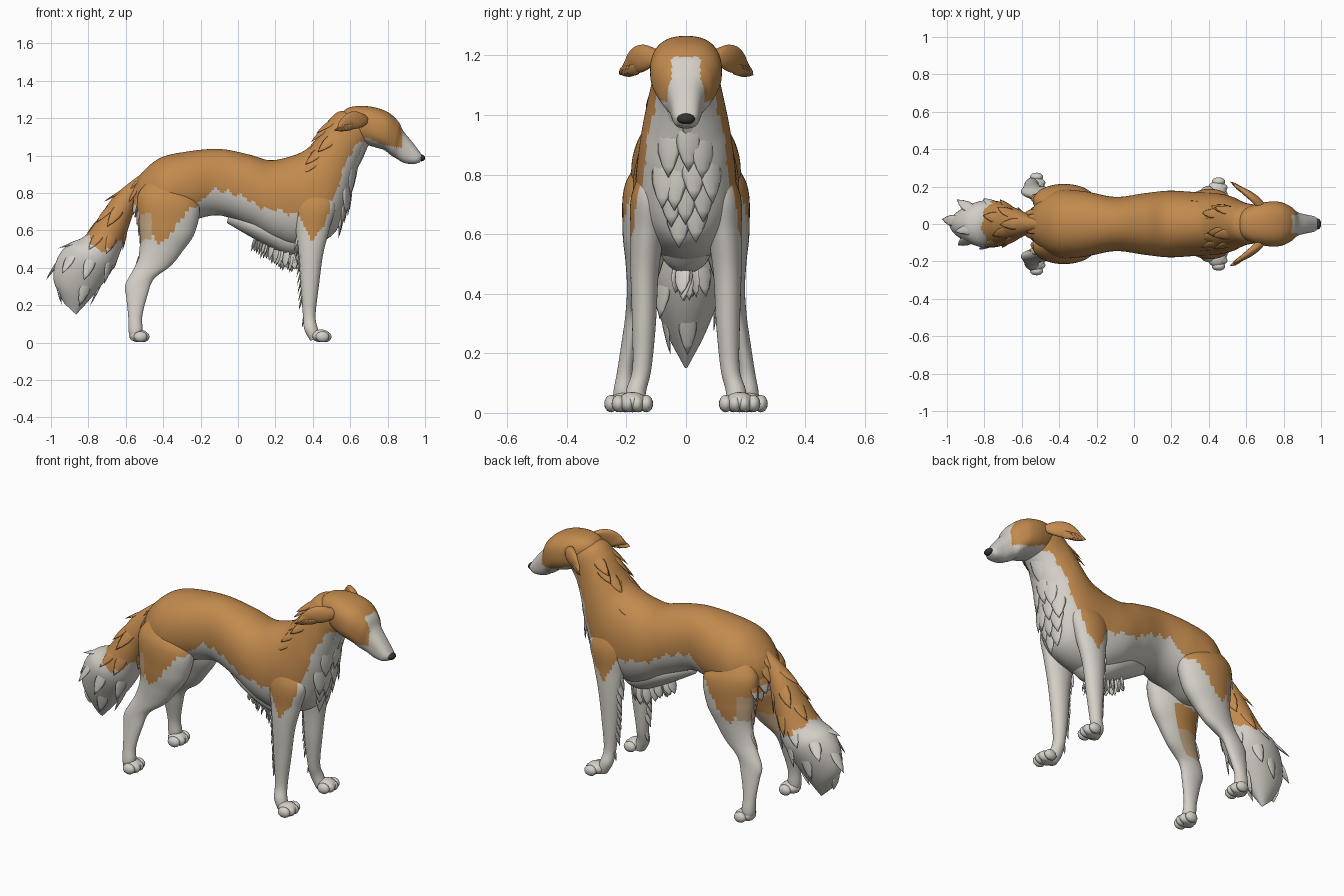
import bpy, bmesh, math, random
from mathutils import Vector as V
from mathutils.bvhtree import BVHTree

if "Cube" in bpy.data.objects:
    bpy.data.objects.remove(bpy.data.objects["Cube"])
random.seed(4)
rnd = random.uniform
BROWN, WHITE, TAN, DARK = range(4)

def material(name, rgb):
    m = bpy.data.materials.new(name)
    m.use_nodes = True
    m.diffuse_color = (*rgb, 1)
    m.node_tree.nodes["Principled BSDF"].inputs["Base Color"].default_value = (*rgb, 1)
    return m

MATS = [material("golden_brown", (.54, .255, .075)), material("cream_white", (.66, .63, .575)),
        material("pale_tan", (.55, .38, .23)), material("nose_dark", (.04, .033, .03))]

def line(points, x):
    """Height of a polyline at x."""
    for (x0, z0), (x1, z1) in zip(points, points[1:]):
        if x < x1:
            return z0 + (z1 - z0) * max(0, (x - x0) / (x1 - x0))
    return points[-1][1]

def spline(rows, steps):
    """Smoothly resample rows of numbers."""
    out = []
    for i in range(len(rows) - 1):
        a, b, c, d = (rows[max(0, min(len(rows) - 1, i + k))] for k in (-1, 0, 1, 2))
        for t in (s / steps for s in range(steps)):
            out.append([.5 * (2 * q + (r - p) * t + (2 * p - 5 * q + 4 * r - u) * t * t
                              + (3 * q - p - 3 * r + u) * t ** 3) for p, q, r, u in zip(a, b, c, d)])
    return out + [list(rows[-1])]

def loft(bm, rings, sides, power=1.0):
    """Skin a chain of (centre, half axis, half axis) ovals."""
    def bend(v):
        return math.copysign(abs(v) ** power, v)
    angles = [math.tau * k / sides for k in range(sides)]
    loops = [[bm.verts.new(c + a * bend(math.cos(t)) + b * bend(math.sin(t))) for t in angles] for c, a, b in rings]
    for p, q in zip(loops, loops[1:]):
        for k in range(sides):
            j = (k + 1) % sides
            bm.faces.new((p[k], p[j], q[j], q[k]))
    bm.faces.new(loops[0][::-1])
    bm.faces.new(loops[-1])

def surface(bm):
    """Outward-facing lookup of the skin, for laying fur on it."""
    bmesh.ops.recalc_face_normals(bm, faces=bm.faces)
    return BVHTree.FromBMesh(bm)

def profile(rows, side=1):
    """Rows hold upper x z, lower x z, half width and sideways offset."""
    rings = []
    for x0, z0, x1, z1, w, *y in spline(rows, 12):
        rings.append((V(((x0 + x1) / 2, side * sum(y), (z0 + z1) / 2)),
                      V(((x0 - x1) / 2, 0, (z0 - z1) / 2)), V((0, max(w, .004), 0))))
    return rings

def lock(bm, tree, at, flow, length, width, hug=.94):
    """Pointed lock of fur with a buried root; hug is how closely it follows the surface."""
    loc, n, _, _ = tree.find_nearest(V(at))
    flow = V(flow).normalized()
    d = (flow - n * flow.dot(n) * hug).normalized()
    side = d.cross(n).normalized()
    up = side.cross(d)
    shape = ((-.3, .5, -.14), (.1, 1, -.07), (.45, .95, -.01), (.75, .55, .05), (1, .03, .09))
    loft(bm, [(loc + d * length * t + up * length * lift, side * width * w, up * width * .25 * w)
              for t, w, lift in shape], 8)

def finish(name, bm, rule):
    """Colour the faces by a rule and make the object."""
    bmesh.ops.recalc_face_normals(bm, faces=bm.faces)
    for f in bm.faces:
        f.smooth = True
        f.material_index = rule(f.calc_center_median(), f.normal)
    me = bpy.data.meshes.new(name)
    bm.to_mesh(me)
    bm.free()
    for m in MATS:
        me.materials.append(m)
    bpy.context.collection.objects.link(bpy.data.objects.new(name, me))

def add_ball(bm, at, size):
    made = bmesh.ops.create_uvsphere(bm, u_segments=16, v_segments=10, radius=1)["verts"]
    bmesh.ops.scale(bm, verts=made, vec=size)
    bmesh.ops.translate(bm, verts=made, vec=at)

# Edge of the coat colour seen from the side
COAT = [(-.57, .76), (-.5, .64), (-.42, .52), (-.35, .6), (-.25, .72), (-.15, .8), (-.05, .82), (.05, .76),
        (.2, .7), (.33, .69), (.36, .6), (.39, .54), (.45, .61), (.5, .74), (.57, .9), (.62, 1.06), (.72, 1.1)]

def coat(c):
    return BROWN if c.z > line(COAT, c.x) + .01 * math.sin(c.x * 90) + .008 * math.sin(c.x * 37) else WHITE

def body_paint(c, n):
    return WHITE if (n.z < -.4 and c.z < .8) or (n.x > .5 and c.z < 1) else coat(c)

def face_paint(c, n):
    jaw = line([(.68, 1.1), (.78, 1.055), (.88, 1.04)], c.x)
    blaze = abs(c.y) < .048 and c.x > .8 and c.z < 1.195
    return WHITE if blaze or c.z < jaw or c.x > .878 else BROWN

def tail_paint(c, n):
    edge = line([(-.83, .6), (-.78, .54), (-.72, .49), (-.62, .54)], c.x)
    return BROWN if c.z > edge + .012 * math.sin(c.y * 70) else WHITE

# Body and neck
bm = bmesh.new()
loft(bm, profile([
    (-.57, .81, -.56, .74, .04), (-.52, .9, -.5, .64, .12), (-.42, .985, -.38, .6, .18),
    (-.28, 1.02, -.25, .65, .175), (-.1, 1.035, -.1, .68, .145), (.06, 1.005, .06, .62, .165),
    (.17, .975, .2, .54, .178), (.28, .995, .34, .51, .172), (.36, 1.03, .51, .58, .165),
    (.41, 1.08, .59, .76, .15), (.45, 1.14, .625, .89, .132), (.49, 1.195, .665, 1.0, .115),
    (.54, 1.235, .71, 1.07, .105), (.62, 1.24, .72, 1.1, .09)]), 88, .93)
tree = surface(bm)
for z, count in ((.98, 2), (.89, 3), (.8, 4), (.71, 3), (.64, 2)):  # chest bib
    for k in range(count):
        lock(bm, tree, (.8, (k - (count - 1) / 2) * .13 + rnd(-.02, .02), z + rnd(-.02, .02)), (-.1, 0, -1), .15, .042)
for s in (-1, 1):
    for t in (0, .2, .4, .6, .8, 1):  # neck mane
        lock(bm, tree, (.47 - .13 * t + rnd(0, .1), s * rnd(.03, .16), 1.2 - .2 * t), (-.7, 0, -.8), .13, .03)
    for i in range(4):  # rump fur
        lock(bm, tree, (-.56, s * (.03 + .03 * i), .9 - .06 * i), (-.4, 0, -1), .1, .03)
finish("body", bm, body_paint)

# Hanging fur under the chest
bm = bmesh.new()
loft(bm, profile([(-.04, .72, -.06, .64, .03), (.06, .7, .05, .575, .08), (.16, .68, .16, .515, .1),
                  (.26, .65, .25, .475, .09), (.36, .62, .33, .48, .075), (.44, .62, .42, .56, .04)]), 32)
tree = surface(bm)
for i in range(22):
    x = .35 * i / 21
    lock(bm, tree, (x, rnd(-.06, .06), .4), (-.2 + x, 0, -1), .06 + .06 * x + rnd(0, .02), .028, .15)
finish("belly_fringe", bm, lambda c, n: WHITE)

# Head and nose
bm = bmesh.new()
loft(bm, profile([
    (.53, 1.2, .58, 1.12, .05), (.59, 1.255, .66, 1.07, .095), (.69, 1.264, .73, 1.045, .118),
    (.79, 1.238, .78, 1.03, .117), (.855, 1.185, .82, 1.0, .092), (.885, 1.13, .85, .982, .066),
    (.93, 1.075, .89, .96, .052), (.975, 1.015, .94, .955, .042), (.99, .992, .972, .964, .024)]), 64, .82)
finish("head", bm, face_paint)
bm = bmesh.new()
add_ball(bm, (.981, 0, .987), (.02, .03, .018))
finish("nose", bm, lambda c, n: DARK)

# Tail with feathered locks
bm = bmesh.new()
loft(bm, profile([
    (-.46, .94, -.49, .84, .035), (-.56, .87, -.54, .75, .045), (-.66, .785, -.57, .66, .075),
    (-.74, .675, -.61, .54, .1), (-.82, .57, -.65, .43, .122), (-.91, .525, -.69, .36, .125),
    (-.97, .44, -.75, .28, .098), (-.985, .33, -.81, .21, .06), (-.93, .21, -.865, .15, .012)]), 64)
tree = surface(bm)
for i in range(22):
    t, a = i / 21, i * 2.4
    spot = (-.58 - .3 * t - .12 * math.cos(a), .2 * math.sin(a), .8 - .45 * t + .12 * math.cos(a))
    lock(bm, tree, spot, (-.5 + .3 * t, 0, -.8), rnd(.12, .15), .03)
lock(bm, tree, (-.97, 0, .28), (-.1, 0, -1), .08, .03)
finish("tail", bm, tail_paint)

HIND = [(-.44, .9, -.32, .85, .03, .1), (-.535, .79, -.21, .74, .085, .12), (-.53, .64, -.23, .59, .083, .13),
        (-.52, .52, -.295, .49, .063, .14), (-.545, .42, -.36, .41, .046, .152), (-.602, .31, -.45, .34, .034, .17),
        (-.597, .24, -.485, .25, .03, .185), (-.587, .14, -.512, .14, .028, .203), (-.585, .06, -.51, .07, .034, .21),
        (-.57, .012, -.52, .015, .03, .21)]
FORE = [(.32, .88, .46, .86, .02, .1), (.29, .73, .52, .74, .062, .12), (.31, .59, .49, .61, .056, .13),
        (.325, .46, .455, .47, .047, .139), (.335, .3, .432, .3, .04, .141), (.347, .15, .415, .15, .032, .148),
        (.355, .07, .425, .08, .034, .167), (.385, .012, .45, .015, .03, .172)]

def add_paw(bm, x, y):
    """Foot with four overlapping rounded toes."""
    add_ball(bm, (x + .01, y, .036), (.052, .05, .034))
    for k in (-1.5, -.5, .5, 1.5):
        add_ball(bm, (x + .037 - .012 * abs(k), y + k * .031, .031), (.036, .023, .029))

for side, word in ((1, "left"), (-1, "right")):
    def leg_paint(c, n):
        inner = n.y * side < -.25
        if c.x < 0 and inner and n.x < .2 and .36 < c.z < .6:
            return TAN if c.z < .48 else BROWN
        if c.x < -.44 and n.x < -.35 and .55 < c.z < .69:
            return TAN
        return WHITE if inner or (c.x > .3 and n.x > .5) else coat(c)

    # Hind leg
    bm = bmesh.new()
    loft(bm, profile(HIND, side), 44)
    tree = surface(bm)
    for i in range(6):
        lock(bm, tree, (-.6, side * rnd(.08, .17), .76 - .055 * i), (-.15, 0, -1), .09, .022)
    add_paw(bm, -.54, side * .205)
    finish(word + "_hind_leg", bm, leg_paint)

    # Front leg
    bm = bmesh.new()
    loft(bm, profile(FORE, side), 44)
    tree = surface(bm)
    for i in range(8):
        lock(bm, tree, (.25, side * rnd(.11, .16), .56 - .045 * i), (-.4, 0, -1), .08, .018, .7)
    lock(bm, tree, (.33, side * .14, .14), (-.3, 0, -1), .06, .014, .8)
    add_paw(bm, .433, side * .18)
    finish(word + "_front_leg", bm, leg_paint)

    # Folded ear
    bm = bmesh.new()
    rows = [(.68, .08, 1.205, .025), (.66, .115, 1.21, .05), (.635, .143, 1.196, .064), (.605, .167, 1.176, .058),
            (.57, .187, 1.16, .038), (.535, .215, 1.15, .004)]
    loft(bm, [(V((x, side * y, z)), V((.8, side * -.4, -.45)) * w, V((.25, side * .6, .55)) * (.006 + w * .34))
              for x, y, z, w in spline(rows, 5)], 20)
    tree = surface(bm)
    for i in range(4):
        lock(bm, tree, (.63 - .02 * i, side * (.19 + .005 * i), 1.14), (-.7, side * .4, -.2), .06, .02)
    finish(word + "_ear", bm, lambda c, n: BROWN)
